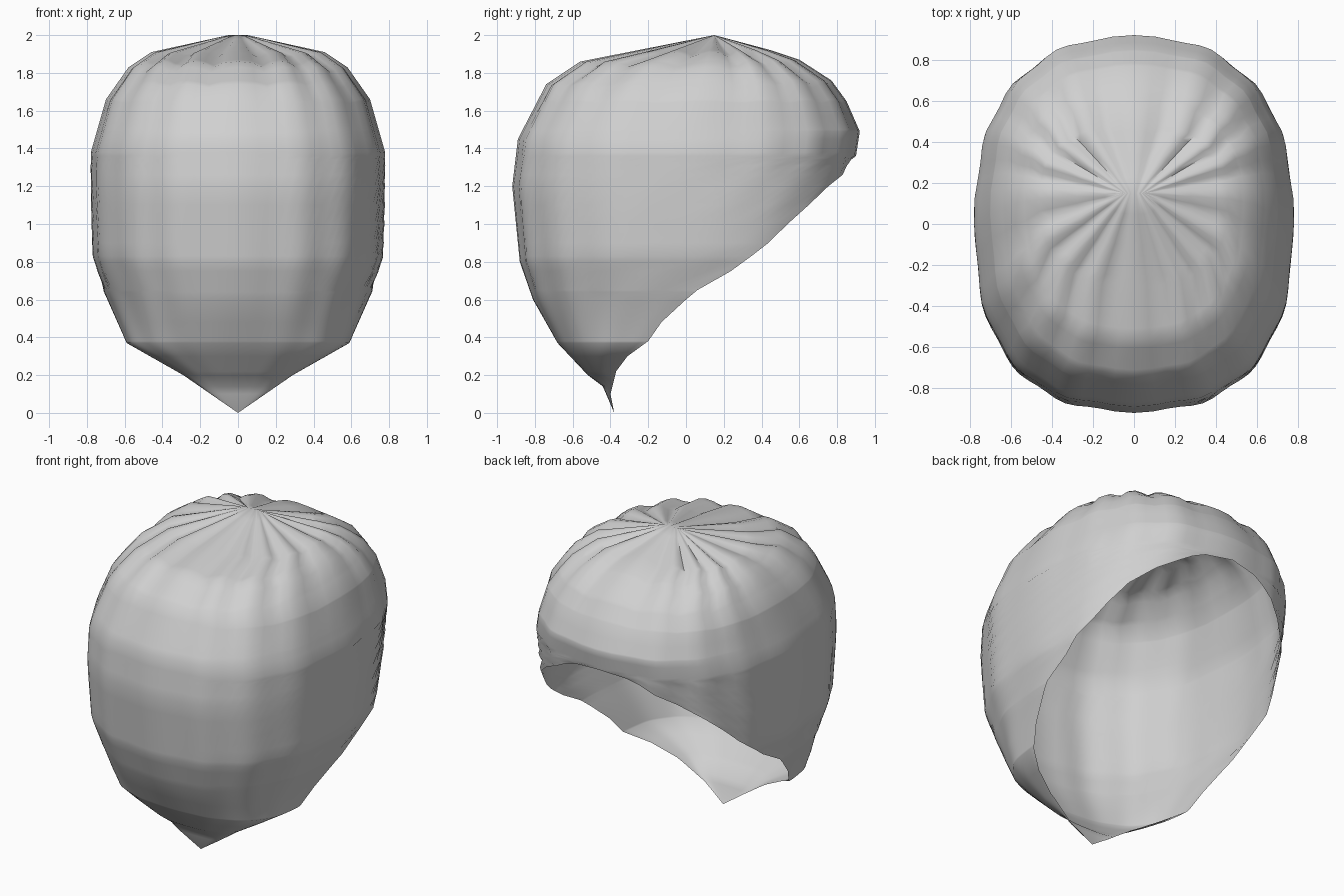
import bpy, bmesh, math

cube = bpy.data.objects.get("Cube")
if cube:
    bpy.data.objects.remove(cube, do_unlink=True)

POWER = 2.5      # squareness of the horizontal sections
COLUMNS = 36     # columns on each side of the front centre line

# Outlines as (height, value) pairs
FRONT = [(0, -.38), (.14, -.44), (.2, -.52), (.37, -.68), (.6, -.81), (.8, -.88),
         (1.2, -.92), (1.45, -.89), (1.74, -.74), (1.86, -.56), (2, .15)]
BACK = [(0, .3), (.6, .7), (1, .83), (1.2, .87), (1.36, .9), (1.49, .92),
        (1.65, .85), (1.76, .77), (1.87, .6), (1.92, .45), (2, .15)]
SIDE = [(0, 0), (.2, .29), (.37, .59), (.64, .71), (.83, .77), (1.1, .78),
        (1.38, .78), (1.66, .70), (1.83, .58), (1.91, .46), (2, .05)]
MIDDLE = [(0, -.38), (.1, -.4), (.22, -.37), (.3, -.31), (.38, -.2), (.48, -.13),
          (.6, 0), (1.5, 0), (2, .15)]
RIM = [(.6, 0), (.65, .06), (.75, .24), (.9, .44), (1.1, .65), (1.26, .83), (1.36, .9)]


def sample(outline, z):
    if z <= outline[0][0]:
        return outline[0][1]
    for (z0, v0), (z1, v1) in zip(outline, outline[1:]):
        if z <= z1:
            return v0 + (v1 - v0) * (z - z0) / (z1 - z0)
    return outline[-1][1]


def rounded(value):
    return math.copysign(abs(value) ** (2 / POWER), value)


def span(z):
    """Angle from the front centre to the edge of the opening."""
    if z >= 1.36:
        return math.pi
    if z <= .6:
        return math.pi / 2
    reach = (sample(RIM, z) - sample(MIDDLE, z)) / sample(BACK, z)
    return math.pi / 2 + math.asin(min(1, max(0, reach) ** (POWER / 2)))


def shell_point(z, s):
    angle = s * span(z)
    across, along = rounded(math.sin(angle)), rounded(-math.cos(angle))
    middle = sample(MIDDLE, z)
    end = sample(BACK if along > 0 else FRONT, z)
    # Gathered pleats below the crown, fading to soft ripples on the sides
    wave = .5 - .5 * math.cos(16 * angle + .6 * math.sin(3 * angle))
    gather = max(0, min((2 - z) / .07, (z - 1.55) / .3, 1))
    ripple = 1 - .016 * wave * min(1, z / .8) * min(1, (2 - z) / .3)
    x = sample(SIDE, z) * across * ripple
    y = middle + abs(end - middle) * along * ripple
    return x, y, z - .03 * gather * wave ** 2


# Shell: stacked open sections, closing to a point at the chin and a crown on top
heights = sorted({round(z, 2) for line in (FRONT, BACK, SIDE, MIDDLE, RIM) for z, _ in line}
                 | {1.0, 1.31, 1.34, 1.57, 1.95, 1.98})
bm = bmesh.new()
rows = [[bm.verts.new(shell_point(z, i / COLUMNS)) for i in range(-COLUMNS, COLUMNS + 1)]
        for z in heights]
for low, high in zip(rows, rows[1:]):
    for i in range(2 * COLUMNS):
        bm.faces.new((low[i], low[i + 1], high[i + 1], high[i]))
bmesh.ops.remove_doubles(bm, verts=bm.verts, dist=.0005)
bmesh.ops.recalc_face_normals(bm, faces=bm.faces)
top = max(bm.faces, key=lambda f: f.calc_center_median().z)
if top.normal.z < 0:
    bmesh.ops.reverse_faces(bm, faces=bm.faces)
mesh = bpy.data.meshes.new("hood_shell")
bm.to_mesh(mesh)
bm.free()
hood = bpy.data.objects.new("hood_shell", mesh)
bpy.context.collection.objects.link(hood)

# Plain grey cloth
grey = bpy.data.materials.new("light_grey")
grey.use_nodes = True
grey.diffuse_color = (.63, .63, .63, 1)
grey.node_tree.nodes["Principled BSDF"].inputs["Base Color"].default_value = (.63, .63, .63, 1)
mesh.materials.append(grey)

bpy.ops.object.select_all(action='DESELECT')
hood.select_set(True)
bpy.context.view_layer.objects.active = hood
bpy.ops.object.shade_smooth_by_angle(angle=math.radians(60))
